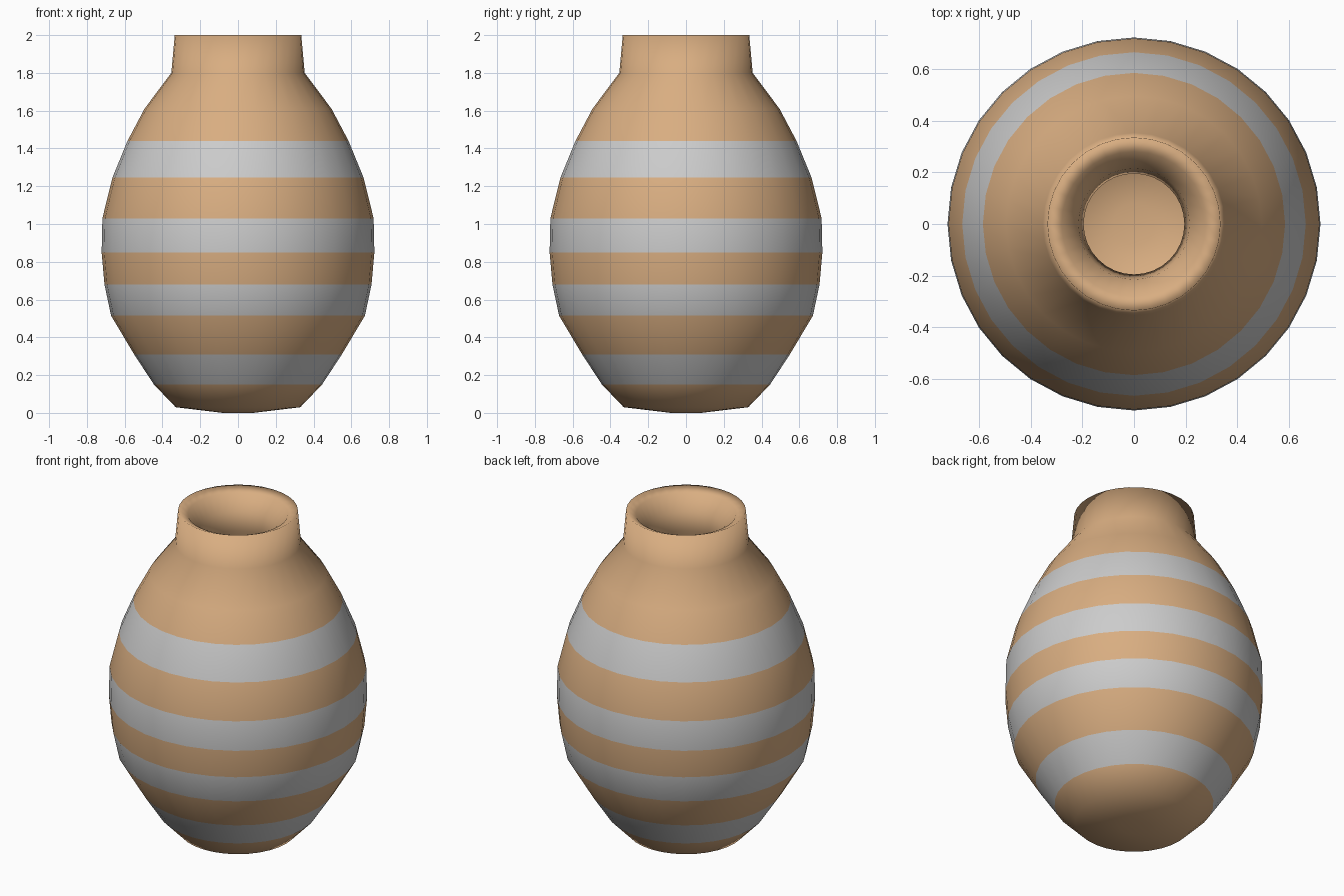
import bpy, bmesh, math

if "Cube" in bpy.data.objects:
    bpy.data.objects.remove(bpy.data.objects["Cube"])

SIDES = 32

# Profile (radius, height): base, outer wall, neck, rim, then the hollow inside
outer = [(0.08, 0.0), (0.33, 0.03), (0.445, 0.15), (0.55, 0.31), (0.672, 0.515),
         (0.707, 0.68), (0.722, 0.85), (0.718, 1.03), (0.665, 1.245),
         (0.585, 1.44), (0.495, 1.61), (0.353, 1.80), (0.335, 2.0)]
inner = [(0.28, 1.975), (0.215, 1.89), (0.195, 1.78), (0.37, 1.54), (0.46, 1.38),
         (0.535, 1.22), (0.58, 1.02), (0.58, 0.86), (0.565, 0.70),
         (0.54, 0.56), (0.43, 0.39), (0.33, 0.25), (0.25, 0.16), (0.08, 0.13)]
profile = outer + inner
STRIPES = {2, 4, 6, 8}   # outer wall segments painted light grey


def material(name, color):
    mat = bpy.data.materials.new(name)
    mat.diffuse_color = (*color, 1)
    mat.use_nodes = True
    mat.node_tree.nodes["Principled BSDF"].inputs["Base Color"].default_value = mat.diffuse_color
    return mat


# Lathe the profile around the z axis
bm = bmesh.new()
rings = []
for r, z in profile:
    rings.append([bm.verts.new((r * math.cos(2 * math.pi * i / SIDES),
                                r * math.sin(2 * math.pi * i / SIDES), z))
                  for i in range(SIDES)])
for k in range(len(rings) - 1):
    a, b = rings[k], rings[k + 1]
    for i in range(SIDES):
        j = (i + 1) % SIDES
        face = bm.faces.new((a[i], a[j], b[j], b[i]))
        face.material_index = 1 if k in STRIPES else 0

# Close the underside and the inner floor
bm.faces.new(rings[0][::-1])
bm.faces.new(rings[-1])
for face in bm.faces:
    face.smooth = True

mesh = bpy.data.meshes.new("vase")
bm.to_mesh(mesh)
bm.free()
mesh.materials.append(material("clay", (0.69, 0.42, 0.22)))
mesh.materials.append(material("stripe_grey", (0.8, 0.8, 0.8)))
vase = bpy.data.objects.new("vase", mesh)
bpy.context.collection.objects.link(vase)
